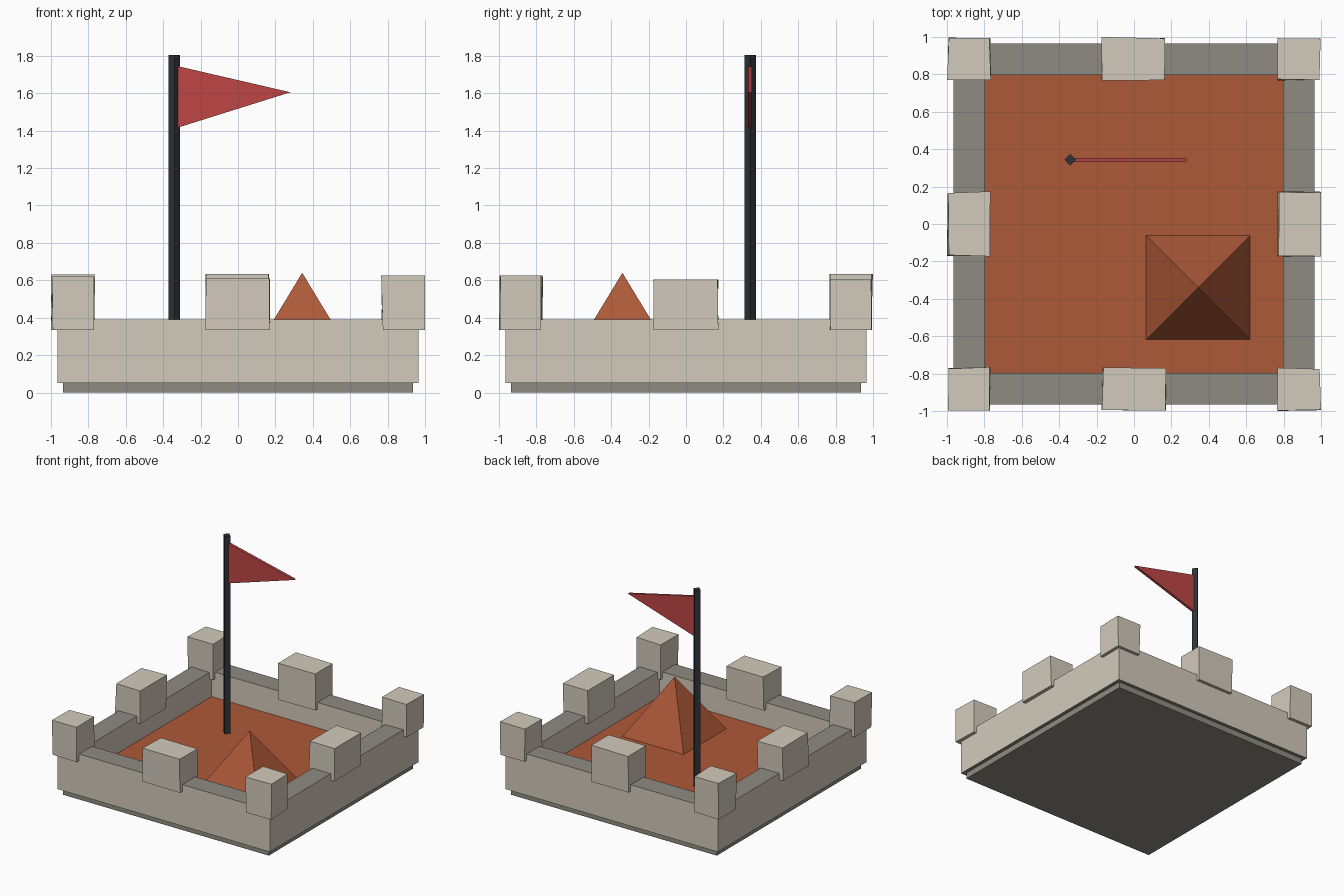
import bpy, bmesh, math, random
from mathutils import Vector, Matrix

if "Cube" in bpy.data.objects:
    bpy.data.objects.remove(bpy.data.objects["Cube"])

random.seed(4)


def material(name, rgb):
    m = bpy.data.materials.new(name)
    m.diffuse_color = (*rgb, 1)
    m.use_nodes = True
    m.node_tree.nodes["Principled BSDF"].inputs["Base Color"].default_value = m.diffuse_color
    return m


STONE = material("pale_stone", (0.65, 0.59, 0.50))
GREY = material("grey_stone", (0.27, 0.26, 0.22))
TILE = material("terracotta", (0.42, 0.10, 0.04))
IRON = material("dark_iron", (0.028, 0.034, 0.04))
RED = material("red_cloth", (0.52, 0.06, 0.06))


def finish(name, bm, *mats):
    bmesh.ops.recalc_face_normals(bm, faces=bm.faces)
    mesh = bpy.data.meshes.new(name)
    bm.to_mesh(mesh)
    bm.free()
    for m in mats:
        mesh.materials.append(m)
    obj = bpy.data.objects.new(name, mesh)
    bpy.context.collection.objects.link(obj)
    return obj


def box(name, x, y, z, mat, wobble=0.0):
    """Box from (min, max) ranges; wobble pulls corners slightly inwards."""
    bm = bmesh.new()
    bmesh.ops.create_cube(bm, size=1)
    for v in bm.verts:
        for i, (lo, hi) in enumerate((x, y, z)):
            inset = random.uniform(0, wobble) if i < 2 else 0
            v.co[i] = hi - inset if v.co[i] > 0 else lo + inset
    return finish(name, bm, mat)


def cone(name, sides, r1, r2, z0, z1, x, y, turn, mat):
    bm = bmesh.new()
    place = Matrix.Translation((x, y, (z0 + z1) / 2)) @ Matrix.Rotation(turn, 4, 'Z')
    bmesh.ops.create_cone(bm, cap_ends=True, segments=sides, radius1=r1,
                          radius2=r2, depth=z1 - z0, matrix=place)
    bmesh.ops.remove_doubles(bm, verts=bm.verts, dist=1e-5)
    return finish(name, bm, mat)


# Plinth and sunken tiled floor
box("plinth", (-0.935, 0.935), (-0.935, 0.935), (0, 0.06), GREY)
box("roof_floor", (-0.805, 0.805), (-0.805, 0.805), (0.055, 0.182), TILE)

# Parapet: square ring with pale sides and a grey walkway on top
bm = bmesh.new()
corners = [(-1, -1), (1, -1), (1, 1), (-1, 1)]
profile = [(0.965, 0.05), (0.965, 0.39), (0.797, 0.39), (0.797, 0.05)]
rings = [[bm.verts.new((cx * h, cy * h, z)) for cx, cy in corners] for h, z in profile]
for i in range(4):
    a, b = rings[i], rings[(i + 1) % 4]
    for j in range(4):
        k = (j + 1) % 4
        face = bm.faces.new((a[j], a[k], b[k], b[j]))
        face.material_index = 1 if i in (1, 3) else 0
finish("parapet_wall", bm, STONE, GREY)

# Merlons: four corners and four wall middles, tops uneven
spans = {-1: (-0.997, -0.762), 0: (-0.174, 0.174), 1: (0.762, 0.997)}
tops = {(-1, -1): 0.62, (0, -1): 0.61, (1, -1): 0.625, (-1, 0): 0.605,
        (1, 0): 0.605, (-1, 1): 0.63, (0, 1): 0.635, (1, 1): 0.605}
for (i, j), top in tops.items():
    kind = "corner" if i and j else "middle"
    box(f"merlon_{kind}", [v * 1.003 for v in spans[i]], [v * 1.003 for v in spans[j]],
        (0.335, top), STONE, 0.011)

# Pyramid roof light
cone("pyramid_roof", 4, 0.279 * math.sqrt(2), 0, 0.18, 0.64, 0.343, -0.34,
     math.pi / 4, TILE)

# Flagpole
cone("flagpole", 4, 0.031, 0.031, 0.17, 1.805, -0.34, 0.343, 0, IRON)

# Pennant
bm = bmesh.new()
tri = [bm.verts.new(p) for p in ((-0.325, 0.332, 1.745), (-0.325, 0.332, 1.415),
                                 (0.28, 0.332, 1.605))]
face = bm.faces.new(tri)
ext = bmesh.ops.extrude_face_region(bm, geom=[face], use_keep_orig=True)
bmesh.ops.translate(bm, vec=Vector((0, 0.022, 0)),
                    verts=[g for g in ext["geom"] if isinstance(g, bmesh.types.BMVert)])
finish("pennant", bm, RED)
